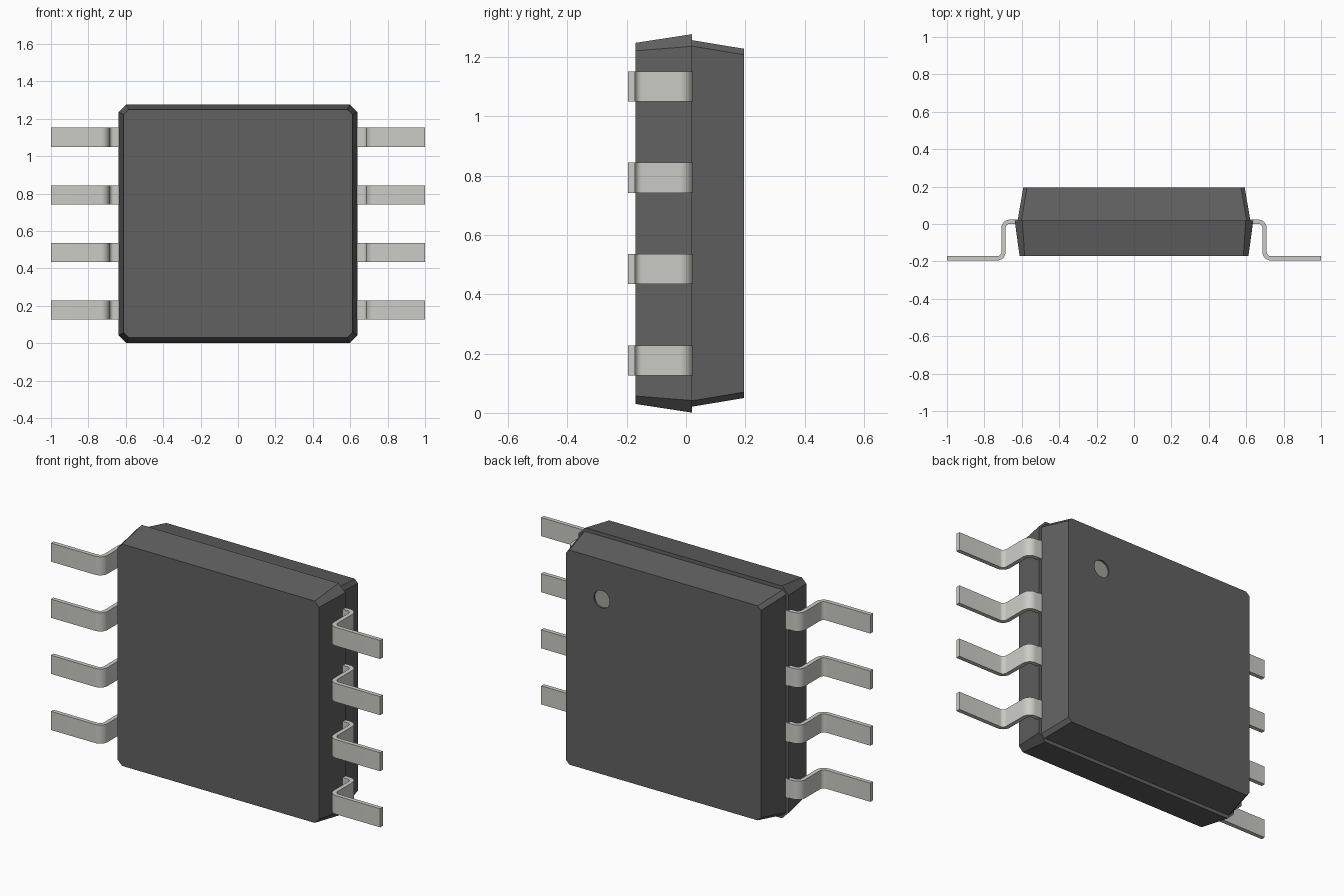
import bpy, bmesh, math
from mathutils import Vector

if "Cube" in bpy.data.objects:
    bpy.data.objects.remove(bpy.data.objects["Cube"])

CZ = 0.639          # mid height of the package
SEAM = 0.02         # y of the step between the two body halves


def material(name, rgb):
    m = bpy.data.materials.new(name)
    m.diffuse_color = (*rgb, 1)
    m.use_nodes = True
    m.node_tree.nodes["Principled BSDF"].inputs["Base Color"].default_value = m.diffuse_color
    return m


DARK = material("dark_plastic", (0.12, 0.12, 0.12))
METAL = material("tinned_metal", (0.6, 0.6, 0.565))
DOT = material("dot_grey", (0.36, 0.36, 0.34))


def finish(bm, name, mat):
    bmesh.ops.recalc_face_normals(bm, faces=bm.faces)
    me = bpy.data.meshes.new(name)
    bm.to_mesh(me)
    bm.free()
    me.materials.append(mat)
    ob = bpy.data.objects.new(name, me)
    bpy.context.collection.objects.link(ob)
    return ob


def loft(name, loops, mat):
    """Closed solid through a list of equal-length point loops."""
    bm = bmesh.new()
    rings = [[bm.verts.new(p) for p in loop] for loop in loops]
    for a, b in zip(rings, rings[1:]):
        n = len(a)
        for i in range(n):
            j = (i + 1) % n
            bm.faces.new((a[i], a[j], b[j], b[i]))
    bm.faces.new(rings[0])
    bm.faces.new(rings[-1])
    return finish(bm, name, mat)


def cut_rect(hx, hz, c, y):
    """Rectangle in xz with chamfered corners."""
    q = [(hx, hz - c), (hx - c, hz)]
    pts = q + [(-x, z) for x, z in reversed(q)]
    pts += [(-x, -z) for x, z in pts]
    return [(x, y, z + CZ) for x, z in pts]


# Body halves: tapered, chamfered blocks meeting at a small step
loft("body_front", [cut_rect(0.612, 0.609, 0.027, -0.17),
                    cut_rect(0.638, 0.638, 0.041, SEAM)], DARK)
back = loft("body_back", [cut_rect(0.622, 0.618, 0.02, SEAM),
                          cut_rect(0.592, 0.589, 0.02, 0.195)], DARK)


# Index dot: shallow round recess with a light floor
def disc(name, y0, y1, r, mat):
    ring = [(0.375 + r * math.cos(t), 1.01 + r * math.sin(t))
            for t in (2 * math.pi * i / 32 for i in range(32))]
    return loft(name, [[(x, y, z) for x, z in ring] for y in (y0, y1)], mat)


cutter = disc("dot_cutter", 0.183, 0.25, 0.048, DARK)
cutter.hide_render = True
mod = back.modifiers.new("recess", 'BOOLEAN')
mod.operation = 'DIFFERENCE'
mod.solver = 'EXACT'
mod.object = cutter
bpy.context.view_layer.objects.active = back
bpy.ops.object.modifier_apply(modifier=mod.name)
bpy.data.objects.remove(cutter)
disc("index_dot", 0.178, 0.186, 0.048, DOT)


# Gull-wing leads: a strip following a path with two rounded bends
def lead_sections(side, z, width=0.102, th=0.023, r=0.034, steps=8):
    xv, yt, yf = 0.698, 0.012, -0.1835
    path = [((0.6, yt), (0, 1))]
    for i in range(steps + 1):                     # shoulder bend
        a = math.pi / 2 * (1 - i / steps)
        n = (math.cos(a), math.sin(a))
        path.append(((xv - r + r * n[0], yt - r + r * n[1]), n))
    for i in range(steps + 1):                     # foot bend
        a = math.pi / 2 * i / steps
        n = (math.cos(a), math.sin(a))
        path.append(((xv + r - r * n[0], yf + r - r * n[1]), n))
    path.append(((1.0, yf), (0, 1)))
    loops = []
    for (x, y), (nx, ny) in path:
        loops.append([(side * (x + s * nx * th / 2), y + s * ny * th / 2,
                       z + w * width / 2)
                      for s, w in ((-1, -1), (1, -1), (1, 1), (-1, 1))])
    return loops


bpy.ops.object.select_all(action='DESELECT')
for side, label in ((-1, "left"), (1, "right")):
    for i in range(4):
        z = CZ + (i - 1.5) * 0.308
        lead = loft(f"lead_{label}_{i + 1}", lead_sections(side, z), METAL)
        lead.select_set(True)
        bpy.context.view_layer.objects.active = lead
bpy.ops.object.shade_smooth_by_angle(angle=math.radians(30))
